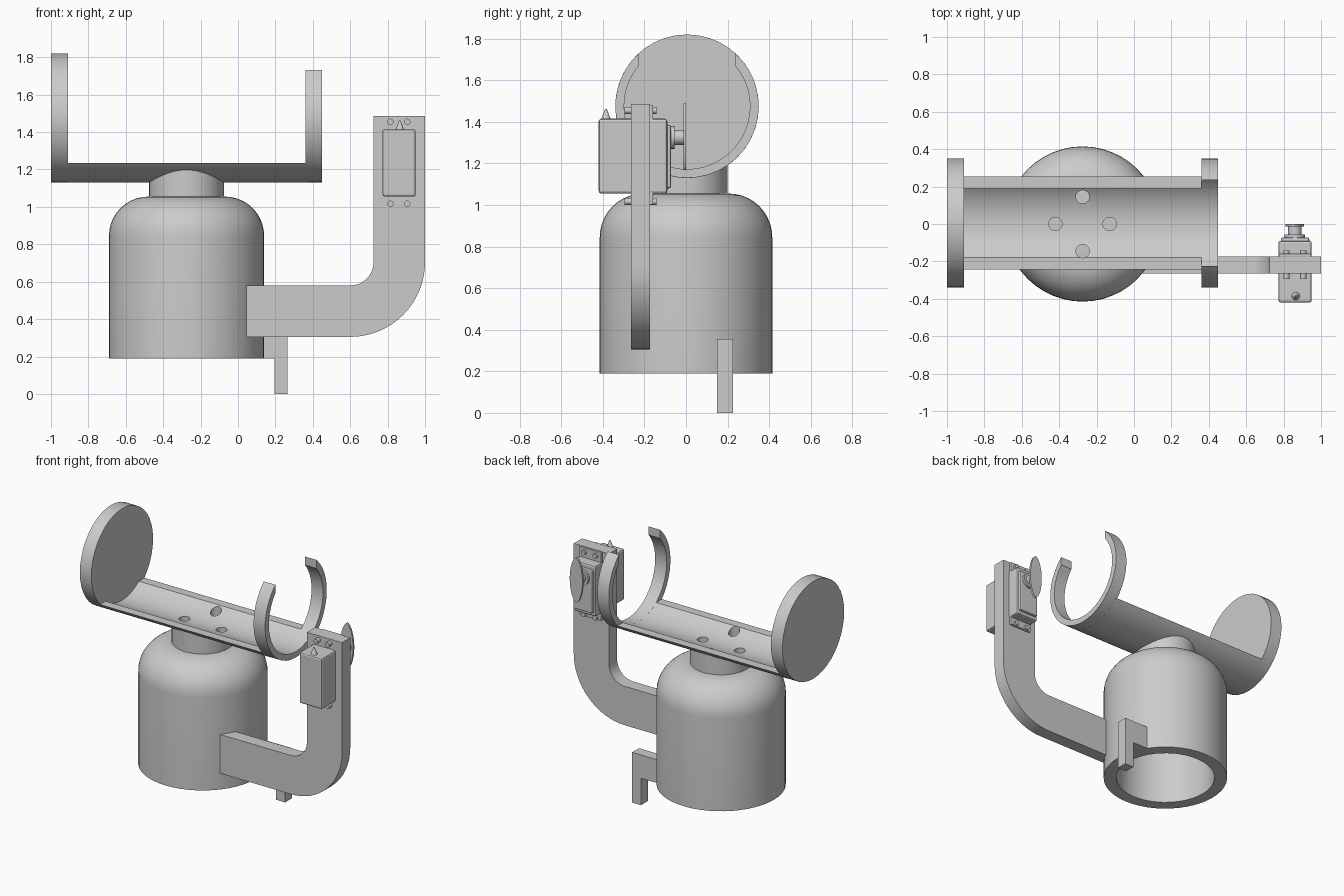
import bpy, bmesh
from math import pi, sin, cos, asin, acos, radians
from mathutils import Vector, Matrix

old = bpy.data.objects.get("Cube")
if old:
    bpy.data.objects.remove(old, do_unlink=True)

GREY = (0.6, 0.6, 0.6, 1)
mat = bpy.data.materials.new("plain_grey")
mat.use_nodes = True
mat.diffuse_color = GREY
mat.node_tree.nodes["Principled BSDF"].inputs["Base Color"].default_value = GREY

BODY_X = -0.275
AXIS_Z = 1.475
R_OUT, R_IN = 0.345, 0.303


def finish(name, bm, bevel=0):
    bmesh.ops.recalc_face_normals(bm, faces=bm.faces)
    if bevel:
        bmesh.ops.bevel(bm, geom=bm.edges[:], offset=bevel, segments=2,
                        profile=0.5, affect='EDGES')
    me = bpy.data.meshes.new(name)
    bm.to_mesh(me)
    bm.free()
    me.materials.append(mat)
    ob = bpy.data.objects.new(name, me)
    bpy.context.collection.objects.link(ob)
    return ob


def activate(ob):
    bpy.ops.object.select_all(action='DESELECT')
    ob.select_set(True)
    bpy.context.view_layer.objects.active = ob


def smooth(ob):
    activate(ob)
    bpy.ops.object.shade_smooth_by_angle(angle=radians(32))
    return ob


def box(name, lo, hi, bevel=0):
    bm = bmesh.new()
    lo, hi = Vector(lo), Vector(hi)
    size = Matrix.Diagonal((*(hi - lo), 1))
    bmesh.ops.create_cube(bm, size=1, matrix=Matrix.Translation((lo + hi) / 2) @ size)
    return finish(name, bm, bevel)


def prism(name, pts, place, depth):
    """Extrude an outline; place() maps its two coordinates to 3D."""
    bm = bmesh.new()
    face = bm.faces.new([bm.verts.new(place(*p)) for p in pts])
    ext = bmesh.ops.extrude_face_region(bm, geom=[face])
    verts = [v for v in ext["geom"] if isinstance(v, bmesh.types.BMVert)]
    bmesh.ops.translate(bm, vec=depth, verts=verts)
    return finish(name, bm)


def rod(name, a, b, r1, r2=None, n=24):
    a, b = Vector(a), Vector(b)
    d = b - a
    m = Matrix.Translation((a + b) / 2) @ d.to_track_quat('Z', 'Y').to_matrix().to_4x4()
    bm = bmesh.new()
    bmesh.ops.create_cone(bm, cap_ends=True, segments=n, radius1=r1,
                          radius2=r1 if r2 is None else r2, depth=d.length, matrix=m)
    return finish(name, bm)


def arc(r, a0, a1, n, cx=0, cy=0):
    return [(cx + r * cos(a0 + (a1 - a0) * i / n), cy + r * sin(a0 + (a1 - a0) * i / n))
            for i in range(n + 1)]


def lathe(name, profile, steps=48):
    bm = bmesh.new()
    vs = [bm.verts.new((BODY_X + r, 0, z)) for r, z in profile]
    edges = [bm.edges.new(p) for p in zip(vs, vs[1:])]
    bmesh.ops.spin(bm, geom=vs + edges, cent=(BODY_X, 0, 0), axis=(0, 0, 1),
                   angle=2 * pi, steps=steps)
    bmesh.ops.remove_doubles(bm, verts=bm.verts, dist=0.0005)
    return finish(name, bm)


def cut(ob, cutter):
    cutter.hide_render = True
    mod = ob.modifiers.new("cut", 'BOOLEAN')
    mod.operation = 'DIFFERENCE'
    mod.solver = 'EXACT'
    mod.object = cutter
    activate(ob)
    bpy.ops.object.modifier_apply(modifier=mod.name)


# Hollow rounded body, open at the bottom
outer = [(0.415, 0.19)] + arc(0.21, 0, pi / 2, 10, 0.205, 0.845) + [(0, 1.055)]
inner = [(0, 0.97)] + arc(0.125, pi / 2, 0, 8, 0.205, 0.845) + [(0.33, 0.19), (0.415, 0.19)]
smooth(lathe("body", outer + inner))

# Cradle: trough, end disc and open clip ring share one axis
def along_x(x):
    return lambda y, z: (x, y + 0.005, AXIS_Z + z)

def c_section(a_out, a_in):
    return (arc(R_OUT, -pi - a_out, a_out, 32) + arc(R_IN, a_in, -pi - a_in, 32))

trough = prism("trough", c_section(asin(-0.24 / R_OUT), asin(-0.24 / R_IN)),
               along_x(-0.92), (1.29, 0, 0))
ring = prism("clip_ring", c_section(acos(0.23 / R_OUT), acos(0.23 / R_IN)),
             along_x(0.36), (0.09, 0, 0))
disc = rod("end_disc", (-1, 0.005, AXIS_Z), (-0.91, 0.005, AXIS_Z), R_OUT, n=40)

# Neck, shaped to the underside of the trough
neck = rod("neck", (BODY_X, 0, 1.03), (BODY_X, 0, 1.26), 0.2, n=48)
cutters = [rod("trough_cutter", (-1, 0.005, AXIS_Z), (0.4, 0.005, AXIS_Z), 0.325, n=48)]
cut(neck, cutters[0])

# Four screw holes through trough and neck
for dx, dy in ((0.145, 0), (-0.145, 0), (0, 0.145), (0, -0.145)):
    hole = rod("hole_cutter", (BODY_X + dx, dy, 0.9), (BODY_X + dx, dy, 1.4), 0.036)
    cut(trough, hole)
    cut(neck, hole)
    cutters.append(hole)
for c in cutters:
    bpy.data.objects.remove(c, do_unlink=True)
for ob in (trough, ring, disc, neck):
    smooth(ob)

# Curved side arm
outline = ([(0.045, 0.305)] + arc(0.4, -pi / 2, 0, 16, 0.6, 0.705) + [(1, 1.485), (0.725, 1.485)]
           + arc(0.125, 0, -pi / 2, 10, 0.6, 0.705) + [(0.045, 0.58)])
smooth(prism("side_arm", outline, lambda x, z: (x, -0.265, z), (0, 0.092, 0)))

# L-shaped foot at the back
foot = [(0.05, 0.19), (0.195, 0.19), (0.195, 0), (0.265, 0), (0.265, 0.355), (0.05, 0.355)]
prism("foot_hook", foot, lambda x, z: (x, 0.148, z), (0, 0.077, 0))

# Small motor set through the arm
box("motor_case", (0.772, -0.42, 1.055), (0.95, -0.09, 1.415), 0.012)
box("motor_cover", (0.785, -0.12, 1.08), (0.937, -0.072, 1.385), 0.01)
box("motor_flange", (0.775, -0.175, 1.0), (0.947, -0.158, 1.482), 0.004)
smooth(rod("motor_boss", (0.86, -0.08, 1.325), (0.86, -0.055, 1.325), 0.055))
smooth(rod("motor_shaft", (0.86, -0.06, 1.325), (0.86, -0.01, 1.325), 0.036))
smooth(rod("cable_nub", (0.865, -0.385, 1.405), (0.865, -0.385, 1.462), 0.026, 0.004, 12))

# Mounting screws
for x in (0.815, 0.905):
    for z in (1.017, 1.455):
        smooth(rod("mount_screw", (x, -0.295, z), (x, -0.142, z), 0.017, n=16))

# Leaf-shaped horn on the shaft
leaf = [(0.05 * s * cos(t * pi / 16) ** 1.2, 0.16 * sin(t * pi / 16))
        for s, ts in ((1, range(-8, 8)), (-1, range(8, -8, -1))) for t in ts]
prism("motor_horn", leaf, lambda x, z: (0.86 + x, -0.013, 1.328 + z), (0, 0.014, 0))
